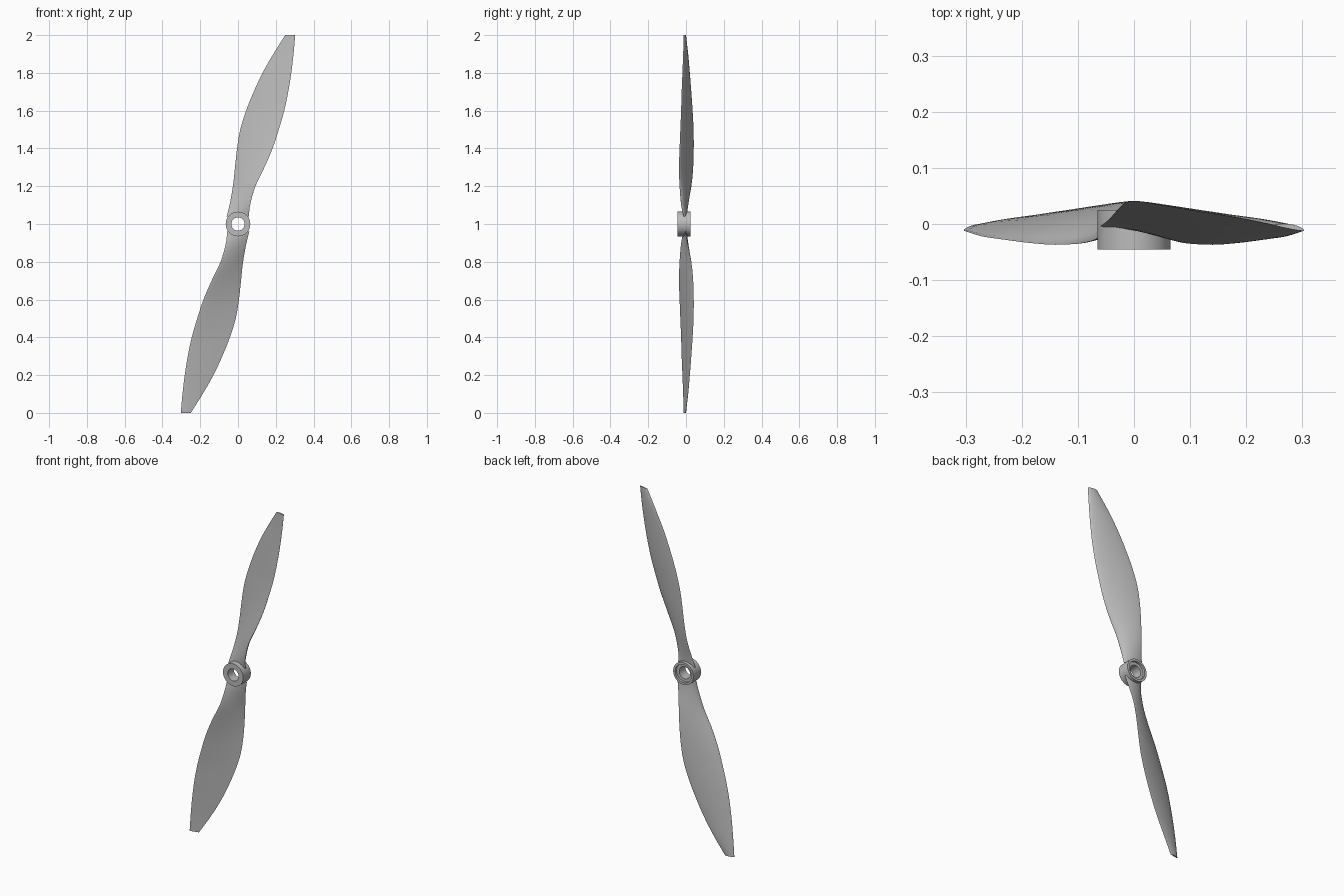
import bpy, bmesh, math
from mathutils import Vector

if "Cube" in bpy.data.objects:
    bpy.data.objects.remove(bpy.data.objects["Cube"])

grey = bpy.data.materials.new("plain_grey")
grey.use_nodes = True
colour = (0.5, 0.5, 0.5, 1)
grey.diffuse_color = colour
grey.node_tree.nodes["Principled BSDF"].inputs["Base Color"].default_value = colour


def finish(name, bm, angle):
    bmesh.ops.recalc_face_normals(bm, faces=bm.faces)
    mesh = bpy.data.meshes.new(name)
    bm.to_mesh(mesh)
    bm.free()
    mesh.materials.append(grey)
    obj = bpy.data.objects.new(name, mesh)
    bpy.context.collection.objects.link(obj)
    bpy.ops.object.select_all(action='DESELECT')
    obj.select_set(True)
    bpy.context.view_layer.objects.active = obj
    bpy.ops.object.shade_smooth_by_angle(angle=math.radians(angle))
    return obj


# Blade stations: radius, trailing x, y, leading x, y, thickness
STATIONS = [
    (.04, -.060, -.004, .058, -.012, .020),
    (.10, -.045, .008, .064, -.025, .026),
    (.20, -.027, .028, .092, -.034, .026),
    (.30, -.016, .038, .140, -.037, .024),
    (.40, -.005, .041, .183, -.034, .022),
    (.50, .012, .040, .216, -.030, .020),
    (.60, .043, .035, .245, -.026, .018),
    (.70, .083, .028, .266, -.023, .017),
    (.80, .130, .020, .282, -.019, .015),
    (.90, .187, .011, .294, -.015, .013),
    (1.0, .250, -.002, .303, -.012, .010),
]


def spline(rows, steps):
    """Catmull-Rom interpolation of whole station rows."""
    last = len(rows) - 1
    for i in range(last):
        a, b, c, d = (rows[min(max(i + k, 0), last)] for k in (-1, 0, 1, 2))
        for s in range(steps):
            t = s / steps
            yield [q + .5 * t * (r - p + t * (2*p - 5*q + 4*r - w + t * (3*(q - r) + w - p)))
                   for p, q, r, w in zip(a, b, c, d)]
    yield list(rows[last])


def section(row, n=12):
    """Airfoil loop: blunt leading edge, thin trailing edge, domed back."""
    r, tx, ty, lx, ly, thick = row
    tail, lead = Vector((tx, 0, ty)), Vector((lx, 0, ly))
    chord = Vector((lx - tx, ly - ty))
    normal = Vector((-chord.y, chord.x)).normalized()
    points = []
    for k in range(2 * n):
        angle = math.pi * k / n
        u = .5 - .5 * math.cos(angle)
        shape = 1.75 * u ** .8 * math.sqrt(max(1 - u, 0)) + .12 * math.sin(math.pi * u)
        side = .82 if k <= n else -.18
        offset = shape * thick * side
        points.append((tx + chord.x * u + normal.x * offset,
                       ty + chord.y * u + normal.y * offset, r))
    return points


def blade(name, sign):
    bm = bmesh.new()
    loops = [[bm.verts.new((sign * x, y, 1 + sign * z)) for x, y, z in section(row)]
             for row in spline(STATIONS, 4)]
    for low, high in zip(loops, loops[1:]):
        for k in range(len(low)):
            j = (k + 1) % len(low)
            bm.faces.new((low[k], low[j], high[j], high[k]))
    bm.faces.new(loops[0])
    bm.faces.new(loops[-1])
    return finish(name, bm, 50)


blade("upper_blade", 1)
blade("lower_blade", -1)

# Hub: lathed ring with a bore and a shallow recess in the back
HUB = [(.035, -.045), (.065, -.045), (.065, .025), (.052, .025), (.052, .012), (.035, .012)]
bm = bmesh.new()
COUNT = 64
rings = []
for i in range(COUNT):
    a = 2 * math.pi * i / COUNT
    rings.append([bm.verts.new((r * math.cos(a), y, 1 + r * math.sin(a))) for r, y in HUB])
for i, ring in enumerate(rings):
    following = rings[(i + 1) % COUNT]
    for k in range(len(HUB)):
        j = (k + 1) % len(HUB)
        bm.faces.new((ring[k], ring[j], following[j], following[k]))
finish("hub", bm, 30)
